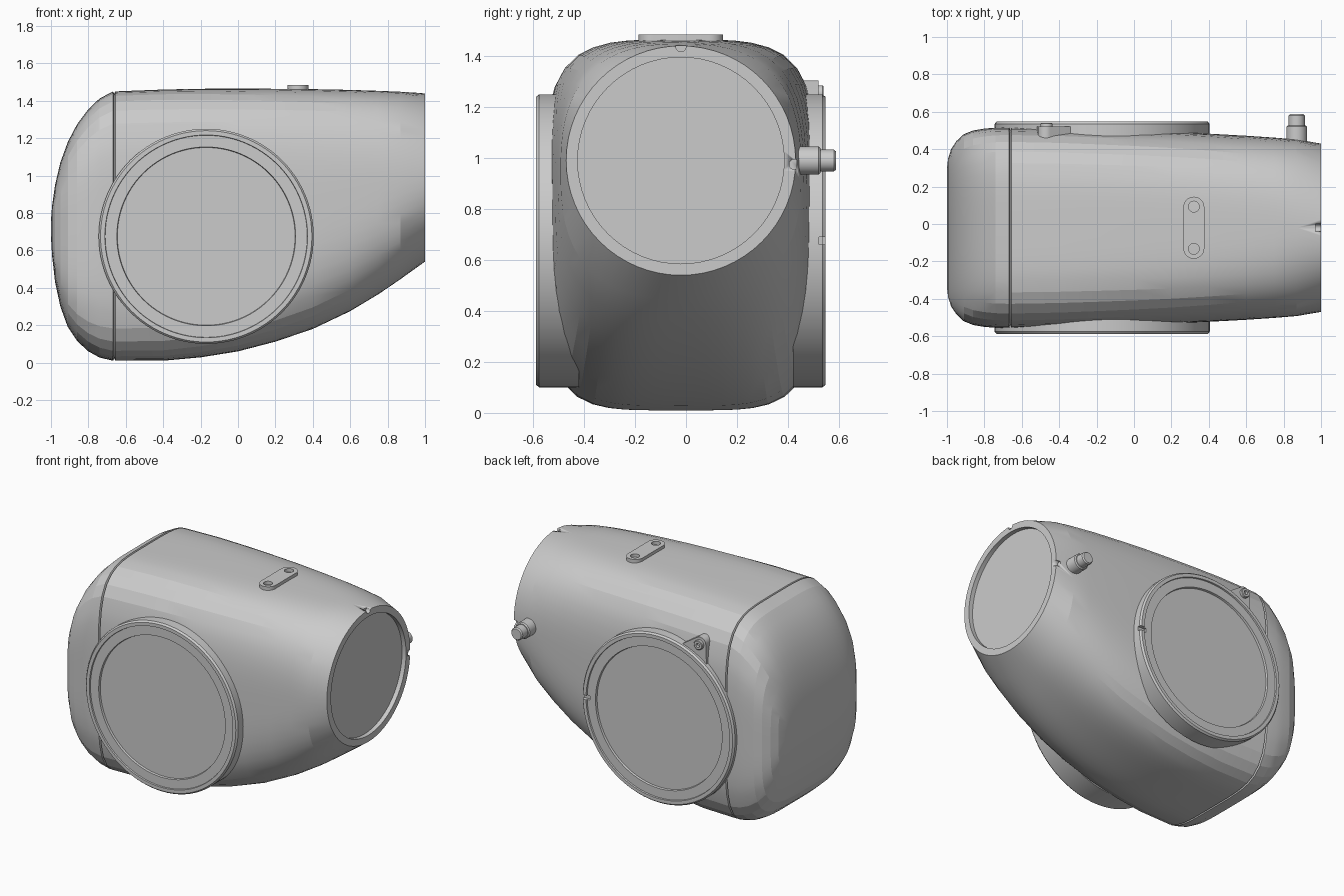
import bpy, bmesh
from math import cos, sin, pi, radians
from mathutils import Matrix, Vector

if "Cube" in bpy.data.objects:
    bpy.data.objects.remove(bpy.data.objects["Cube"])

YC = -0.02  # body centre line in y


def finish(ob, smooth):
    bpy.ops.object.select_all(action='DESELECT')
    ob.select_set(True)
    bpy.context.view_layer.objects.active = ob
    if smooth:
        bpy.ops.object.shade_smooth_by_angle(angle=radians(smooth))
    return ob


def loft(name, rings, smooth=30):
    """Skin a list of equal-length point rings and close both ends."""
    bm = bmesh.new()
    rows = [[bm.verts.new(p) for p in ring] for ring in rings]
    n = len(rows[0])
    for a, b in zip(rows, rows[1:]):
        for i in range(n):
            j = (i + 1) % n
            bm.faces.new((a[i], a[j], b[j], b[i]))
    bm.faces.new(rows[0])
    bm.faces.new(rows[-1])
    bmesh.ops.recalc_face_normals(bm, faces=bm.faces)
    me = bpy.data.meshes.new(name)
    bm.to_mesh(me)
    bm.free()
    ob = bpy.data.objects.new(name, me)
    bpy.context.collection.objects.link(ob)
    return finish(ob, smooth)


def section(x, bottom, top, half, n, count=64):
    """Superellipse cross-section of the housing at x."""
    ring = []
    for i in range(count):
        c, s = cos(2 * pi * i / count), sin(2 * pi * i / count)
        r = (abs(c) ** n + abs(s) ** n) ** (-1 / n)
        ring.append((x, YC + half * r * c, (top + bottom) / 2 + (top - bottom) / 2 * r * s))
    return ring


def lathe(name, origin, axis, profile, count=96):
    """Turn (radius, height) points around an axis."""
    rot = Vector(axis).to_track_quat('Z', 'Y')
    o = Vector(origin)
    rings = [[o + rot @ Vector((r * cos(2 * pi * i / count), r * sin(2 * pi * i / count), h))
              for i in range(count)] for r, h in profile]
    return loft(name, rings)


def arc(cx, cy, r, a0, a1, n=16):
    return [(cx + r * cos(radians(a0 + (a1 - a0) * i / n)),
             cy + r * sin(radians(a0 + (a1 - a0) * i / n))) for i in range(n + 1)]


def plate(name, loops, half_thick, matrix):
    """Flat plate from an outline plus hole loops."""
    cu = bpy.data.curves.new(name, 'CURVE')
    cu.dimensions = '2D'
    cu.fill_mode = 'BOTH'
    cu.extrude = half_thick
    for pts in loops:
        sp = cu.splines.new('POLY')
        sp.points.add(len(pts) - 1)
        for p, q in zip(sp.points, pts):
            p.co = (q[0], q[1], 0, 1)
        sp.use_cyclic_u = True
    ob = bpy.data.objects.new(name, cu)
    bpy.context.collection.objects.link(ob)
    ob.matrix_world = matrix
    finish(ob, 0)
    bpy.ops.object.convert(target='MESH')
    return finish(bpy.context.object, 30)


def cut(ob, cutter):
    m = ob.modifiers.new("cut", 'BOOLEAN')
    m.operation = 'DIFFERENCE'
    m.solver = 'EXACT'
    m.object = cutter
    cutter.hide_render = True
    cutter.hide_set(True)


# Main housing: squarish at the back, blending to a round recessed mouth
body = [(-0.662, 0.022, 1.438, 0.523, 4.5), (-0.656, 0.01, 1.45, 0.535, 4.5),
        (-0.4, 0.01, 1.46, 0.531, 4.4), (-0.2, 0.028, 1.464, 0.526, 4.2),
        (0, 0.06, 1.465, 0.52, 4), (0.2, 0.112, 1.464, 0.512, 3.8),
        (0.4, 0.18, 1.462, 0.503, 3.5), (0.6, 0.275, 1.458, 0.492, 3.2),
        (0.75, 0.365, 1.453, 0.482, 2.9), (0.87, 0.447, 1.448, 0.472, 2.6),
        (1, 0.54, 1.44, 0.45, 2), (1, 0.585, 1.395, 0.405, 2), (0.97, 0.585, 1.395, 0.405, 2)]
housing = loft("housing", [section(*s) for s in body], 12)

# Domed rear cover, separated by a fine seam
dome = [(-0.662, 0.022, 1.438, 0.523, 4.5), (-0.668, 0.01, 1.45, 0.535, 4.5),
        (-0.74, 0.027, 1.412, 0.535, 4.4), (-0.8, 0.06, 1.355, 0.53, 4.3),
        (-0.86, 0.115, 1.275, 0.52, 4.2), (-0.91, 0.19, 1.18, 0.5, 4.1),
        (-0.95, 0.3, 1.07, 0.463, 4), (-0.978, 0.43, 0.95, 0.42, 4),
        (-0.994, 0.57, 0.84, 0.37, 4), (-1, 0.67, 0.76, 0.32, 4)]
loft("rear_cover", [section(*s) for s in dome], 12)

# Locating notches in the mouth rim
for i, (y, z) in enumerate([(YC, 1.437), (0.425, 0.975)]):
    cut(housing, lathe(f"notch_cutter_{i}", (0.97, y, z), (1, 0, 0),
                       [(0.02, 0), (0.02, 0.06)], 24))

# Round side flanges with stepped, recessed discs
HUB = (-0.17, 0, 0.675)
for name, side, top in (("front_flange", -1, 0.588), ("back_flange", 1, 0.547)):
    flange = lathe(name, HUB, (0, side, 0),
                   [(0.575, 0.42), (0.575, top - 0.012), (0.565, top), (0.542, top),
                    (0.54, top - 0.01), (0.478, top - 0.01), (0.475, top - 0.024)])
    if side > 0:
        bpy.ops.mesh.primitive_cube_add(size=1, location=(0.39, top, 0.675))
        slot = bpy.context.object
        slot.name = "slot_cutter"
        slot.scale = (0.08, 0.05, 0.03)
        cut(flange, slot)

# Stadium plate with two holes on top
outline = arc(0, 0.11, 0.056, 0, 180) + arc(0, -0.11, 0.056, 180, 360)
holes = [arc(0, y, 0.029, 0, 345, 23) for y in (0.113, -0.113)]
plate("top_plate", [outline] + holes, 0.02, Matrix.Translation((0.32, YC, 1.464)))

# Stepped side connector near the mouth
lathe("side_connector", (0.87, 0, 0.99), (0, 1, 0),
      [(0.055, 0.38), (0.055, 0.52), (0.048, 0.527), (0.043, 0.527),
       (0.043, 0.58), (0.036, 0.588)], 32)

# Triangular lug and screw boss beside the back flange
out = Vector((-0.457, 0, 0.89)).normalized()
face = Vector((0, 1, 0))
tan = out.cross(face)
pos = Vector(HUB) + out * 0.62
m = Matrix((tan, out, face)).transposed().to_4x4()
m.translation = pos + face * 0.47
plate("lug", [[(-0.11, -0.07), (0.11, -0.07)] + arc(0, 0.04, 0.042, 30, 150)], 0.05, m)
lathe("lug_screw", pos + out * 0.03, (0, 1, 0),
      [(0.032, 0.45), (0.032, 0.536), (0.028, 0.54), (0.014, 0.54), (0.014, 0.522)], 32)
